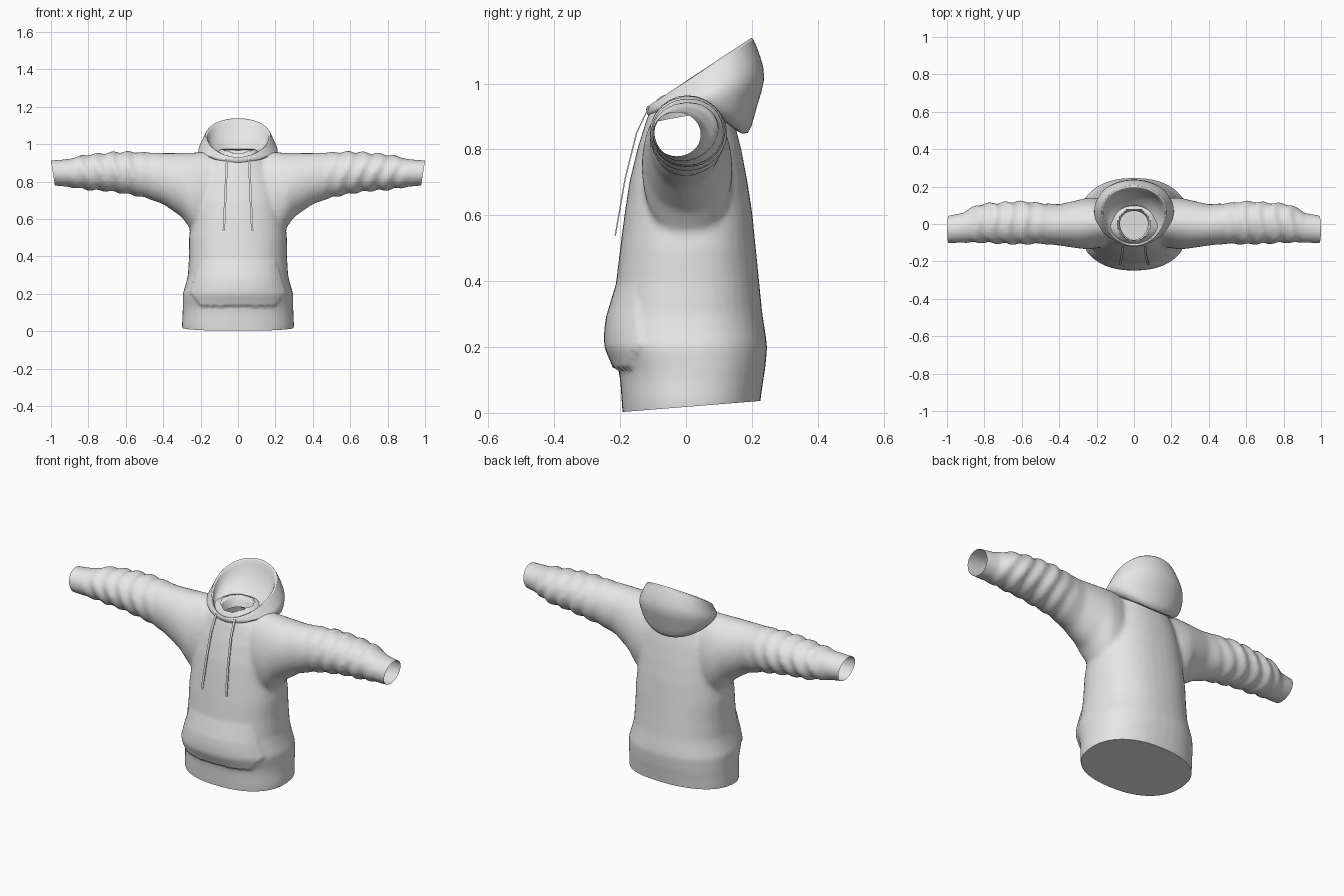
import bpy, bmesh, math
from mathutils import Vector

if "Cube" in bpy.data.objects:
    bpy.data.objects.remove(bpy.data.objects["Cube"])

fabric = bpy.data.materials.new("grey_fabric")
fabric.diffuse_color = (0.8, 0.8, 0.8, 1)
fabric.use_nodes = True
fabric.node_tree.nodes["Principled BSDF"].inputs["Base Color"].default_value = fabric.diffuse_color


def loft(bm, rings, cap=True):
    """Skin a list of equally sized point rings."""
    vs = [[bm.verts.new(p) for p in r] for r in rings]
    n = len(vs[0])
    for a, b in zip(vs, vs[1:]):
        for i in range(n):
            j = (i + 1) % n
            bm.faces.new((a[i], a[j], b[j], b[i]))
    if cap:
        bm.faces.new(vs[0])
        bm.faces.new(vs[-1])


def make(name, bm):
    bmesh.ops.recalc_face_normals(bm, faces=bm.faces)
    me = bpy.data.meshes.new(name)
    bm.to_mesh(me)
    bm.free()
    ob = bpy.data.objects.new(name, me)
    bpy.context.collection.objects.link(ob)
    me.materials.append(fabric)
    return ob


def activate(ob):
    bpy.ops.object.select_all(action='DESELECT')
    ob.select_set(True)
    bpy.context.view_layer.objects.active = ob


def power(v, e):
    return math.copysign(abs(v) ** e, v)


def lerp_rows(rows, t):
    for a, b in zip(rows, rows[1:]):
        if t <= b[0]:
            k = (t - a[0]) / (b[0] - a[0])
            return [p + (q - p) * k for p, q in zip(a, b)]
    return rows[-1]


ANGLES = [2 * math.pi * i / 40 for i in range(40)]

# Torso: height, half width, front y, back y
torso = [(-.04, .29, -.19, .22), (.03, .30, -.195, .225), (.10, .296, -.20, .235),
         (.13, .296, -.205, .24), (.20, .296, -.235, .247), (.25, .28, -.235, .24),
         (.30, .268, -.228, .232), (.40, .262, -.212, .222), (.50, .262, -.20, .212),
         (.60, .25, -.187, .202), (.70, .24, -.172, .187), (.80, .22, -.148, .168),
         (.90, .17, -.117, .142), (.95, .13, -.09, .12), (.975, .09, -.07, .09)]
bm = bmesh.new()
rings = []
for z, w, f, b in torso:
    c, h = (f + b) / 2, (b - f) / 2
    rings.append([(w * power(math.cos(a), .87), c + h * power(math.sin(a), .87), z)
                  for a in ANGLES])
loft(bm, rings)

# Sleeves: distance, bottom z, top z, front y, back y
sleeve = [(0, .55, .955, -.09, .10), (.2, .50, .957, -.13, .14), (.25, .54, .955, -.135, .14),
          (.3, .61, .953, -.13, .128), (.4, .68, .953, -.115, .105), (.5, .715, .957, -.105, .112),
          (.6, .735, .96, -.108, .122), (.7, .75, .955, -.105, .115), (.8, .755, .945, -.10, .11),
          (.88, .767, .93, -.10, .085), (.91, .772, .92, -.10, .06), (1.05, .785, .91, -.105, .035)]
rings = []
for i in range(-70, 71):
    x = i * .015
    _, lo, hi, f, b = lerp_rows(sleeve, abs(x))
    fold = .007 * max(0, min(1, (abs(x) - .42) * 6, (.93 - abs(x)) * 12))
    ring = []
    for a in ANGLES:
        k = fold * math.sin(abs(x) * 75 + 1.5 * math.sin(2 * a) + a)
        ring.append((x, (f + b) / 2 + ((b - f) / 2 + k) * math.cos(a),
                     (lo + hi) / 2 + ((hi - lo) / 2 + k) * math.sin(a)))
    rings.append(ring)
loft(bm, rings)
body = make("hoodie_body", bm)

# Fuse torso and sleeves into one soft shell
activate(body)
m = body.modifiers.new("fuse", 'REMESH')
m.mode = 'VOXEL'
m.voxel_size = .012
m = body.modifiers.new("soften", 'SMOOTH')
m.factor, m.iterations = .5, 5
for name in ("fuse", "soften"):
    bpy.ops.object.modifier_apply(modifier=name)

bm = bmesh.new()
bm.from_mesh(body.data)
# Raised front pocket with slanted hand openings
for v in bm.verts:
    x, y, z = v.co
    edge = .195 + (.39 - z) * .36 if z > .21 else .26 - (.21 - z) * .8
    if y < 0 and .135 < z < .39 and abs(x) < edge:
        v.co.y -= .014 * min(1, (.39 - z) / .1)


def slice_off(point, normal):
    return bmesh.ops.bisect_plane(bm, geom=bm.verts[:] + bm.edges[:] + bm.faces[:],
                                  plane_co=point, plane_no=normal, clear_outer=True)


# Tilted closed hem and open cuffs
cut = slice_off((0, -.19, .003), (0, .08, -1))
bmesh.ops.holes_fill(bm, edges=[e for e in cut["geom_cut"] if isinstance(e, bmesh.types.BMEdge)])
for s in (-1, 1):
    slice_off((s * .99, 0, .85), (s, 0, -.16))
# Neck hole
neck = [f for f in bm.faces if f.calc_center_median().z > .88
        and (f.calc_center_median().xy - Vector((0, -.005))).length < .085]
bmesh.ops.delete(bm, geom=neck, context='FACES')
bm.to_mesh(body.data)
bm.free()
body.data.materials.clear()
body.data.materials.append(fabric)

# Hood: half width, front y, back y, front z, side z, back z (inside out)
hood = [(.075, -.085, .07, .885, .90, .91), (.085, -.09, .085, .91, .95, .965),
        (.13, -.10, .14, .915, .96, 1.0), (.155, -.107, .18, .92, .99, 1.08),
        (.165, -.112, .195, .93, 1.035, 1.138), (.172, -.116, .203, .932, 1.04, 1.145),
        (.192, -.121, .228, .928, 1.005, 1.08), (.208, -.122, .246, .92, .98, 1.015),
        (.215, -.12, .215, .91, .955, .935), (.205, -.115, .20, .90, .935, .86),
        (.18, -.105, .178, .895, .92, .835), (.14, -.09, .12, .895, .92, .88)]
bm = bmesh.new()
rings = []
for w, f, b, zf, zm, zb in hood:
    ring = []
    for a in ANGLES:
        c, s = math.cos(a), math.sin(a)
        t = (1 - c) / 2
        ring.append((w * s * (1 - .12 * c), f + (b - f) * t,
                     zf + (zb - zf) * t + (zm - (zf + zb) / 2) * s * s))
    rings.append(ring)
loft(bm, rings, cap=False)
hood_ob = make("hood", bm)
m = hood_ob.modifiers.new("round", 'SUBSURF')
m.levels = m.render_levels = 1

for ob in (body, hood_ob):
    activate(ob)
    bpy.ops.object.shade_smooth_by_angle(angle=math.radians(50))

# Drawstrings: thin flat ribbons hanging from the hood front
path = [(.058, -.112, .93), (.062, -.15, .85), (.068, -.185, .71), (.073, -.204, .60), (.076, -.215, .538)]
for s, side in ((-1, "left"), (1, "right")):
    bm = bmesh.new()
    loft(bm, [[(s * x + dx, y + dy, z) for dx, dy in
               ((-.006, -.002), (.006, -.002), (.006, .002), (-.006, .002))] for x, y, z in path])
    make("drawstring_" + side, bm)
